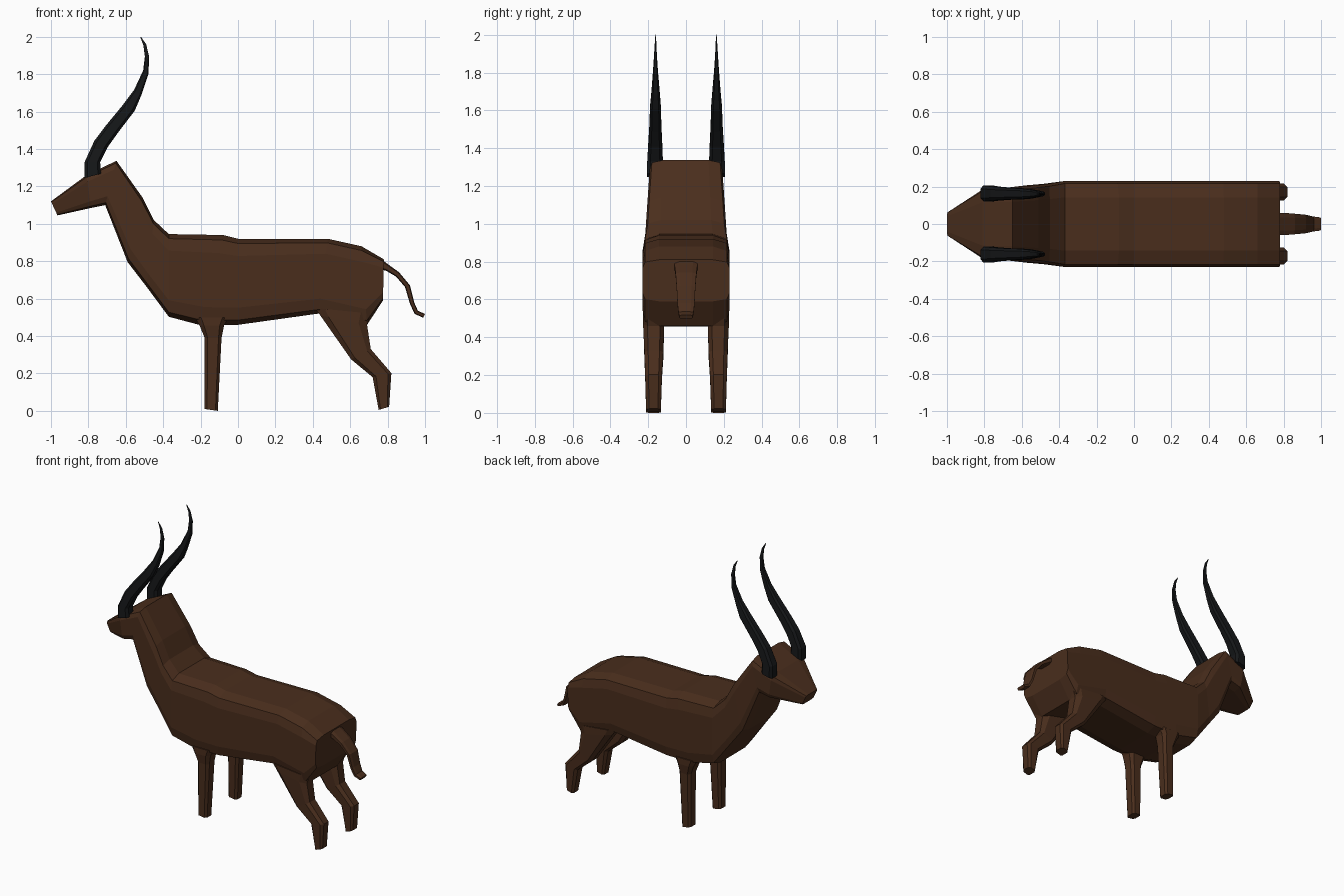
import bpy, bmesh

def material(name, color):
    m = bpy.data.materials.new(name)
    m.diffuse_color = (*color, 1)
    return m

HIDE = material("brown_hide", (0.068, 0.027, 0.012))
HORN = material("black_horn", (0.008, 0.009, 0.010))

# Cross-section half outlines: (fraction from first to second edge, width factor)
BARREL = [(0, .62), (.055, .94), (.2, 1), (.8, 1), (.945, .94), (1, .62)]
LIMB = [(0, .6), (.18, 1), (.82, 1), (1, .6)]

def loft(name, sections, outline, mat, mirror=False):
    """Skin sections of (x1, z1, x2, z2, y_inner, y_outer)."""
    bm = bmesh.new()
    rings = []
    for x1, z1, x2, z2, ya, yb in sections:
        c, w = (ya + yb) / 2, (yb - ya) / 2
        loop = [(t, f) for t, f in outline] + [(t, -f) for t, f in reversed(outline)]
        rings.append([bm.verts.new((x1 + (x2 - x1) * t, c + w * f, z1 + (z2 - z1) * t))
                      for t, f in loop])
    n = len(rings[0])
    for a, b in zip(rings, rings[1:]):
        for i in range(n):
            j = (i + 1) % n
            bm.faces.new((a[i], a[j], b[j], b[i]))
    bm.faces.new(rings[0])
    bm.faces.new(rings[-1])
    bmesh.ops.recalc_face_normals(bm, faces=bm.faces)
    me = bpy.data.meshes.new(name)
    bm.to_mesh(me)
    bm.free()
    me.materials.append(mat)
    ob = bpy.data.objects.new(name, me)
    bpy.context.collection.objects.link(ob)
    if mirror:
        mod = ob.modifiers.new("mirror", 'MIRROR')
        mod.use_axis = (False, True, False)
        mod.use_mirror_merge = False
    return ob

def centred(rows):
    return [(*r[:4], -r[4], r[4]) for r in rows]

# Head, neck and torso in one skin from muzzle to rump
loft("body", centred([
    (-1.00, 1.12, -.965, 1.045, .065),
    (-.81, 1.26, -.785, 1.085, .187),
    (-.65, 1.337, -.71, 1.10, .192),
    (-.51, 1.14, -.59, .795, .207),
    (-.45, 1.02, -.49, .665, .215),
    (-.37, .945, -.37, .503, .23),
    (-.08, .94, -.20, .458, .23),
    (0, .92, 0, .46, .23),
    (.48, .92, .43, .52, .23),
    (.66, .88, .69, .46, .23),
    (.78, .81, .775, .59, .23),
]), BARREL, HIDE)

# Front legs
loft("front_legs", [
    (-.23, .50, -.05, .50, .11, .227),
    (-.205, .455, -.075, .455, .118, .227),
    (-.178, .39, -.088, .39, .122, .217),
    (-.178, .01, -.108, 0, .133, .211),
], LIMB, HIDE, True)

# Hind legs with thigh and hock
loft("hind_legs", [
    (.41, .55, .71, .52, .11, .227),
    (.44, .51, .69, .46, .115, .227),
    (.605, .275, .71, .33, .12, .22),
    (.72, .18, .82, .202, .127, .216),
    (.752, .005, .808, .022, .133, .211),
], LIMB, HIDE, True)

# Tail
loft("tail", centred([
    (.76, .815, .76, .755, .06),
    (.80, .785, .79, .75, .06),
    (.86, .742, .845, .718, .055),
    (.92, .67, .893, .662, .05),
    (.942, .58, .92, .57, .045),
    (.962, .535, .945, .518, .04),
    (1.0, .518, .99, .498, .035),
]), LIMB, HIDE)

# Curved horns
loft("horns", [
    (-.82, 1.245, -.733, 1.268, .12, .207),
    (-.82, 1.33, -.737, 1.33, .122, .205),
    (-.768, 1.444, -.697, 1.41, .126, .199),
    (-.706, 1.526, -.642, 1.487, .13, .194),
    (-.62, 1.63, -.552, 1.605, .133, .19),
    (-.555, 1.717, -.518, 1.685, .14, .182),
    (-.507, 1.82, -.479, 1.80, .149, .174),
    (-.498, 1.895, -.475, 1.893, .154, .169),
    (-.506, 1.955, -.491, 1.96, .157, .165),
    (-.523, 2.0, -.519, 2.0, .159, .162),
], LIMB, HORN, True)
